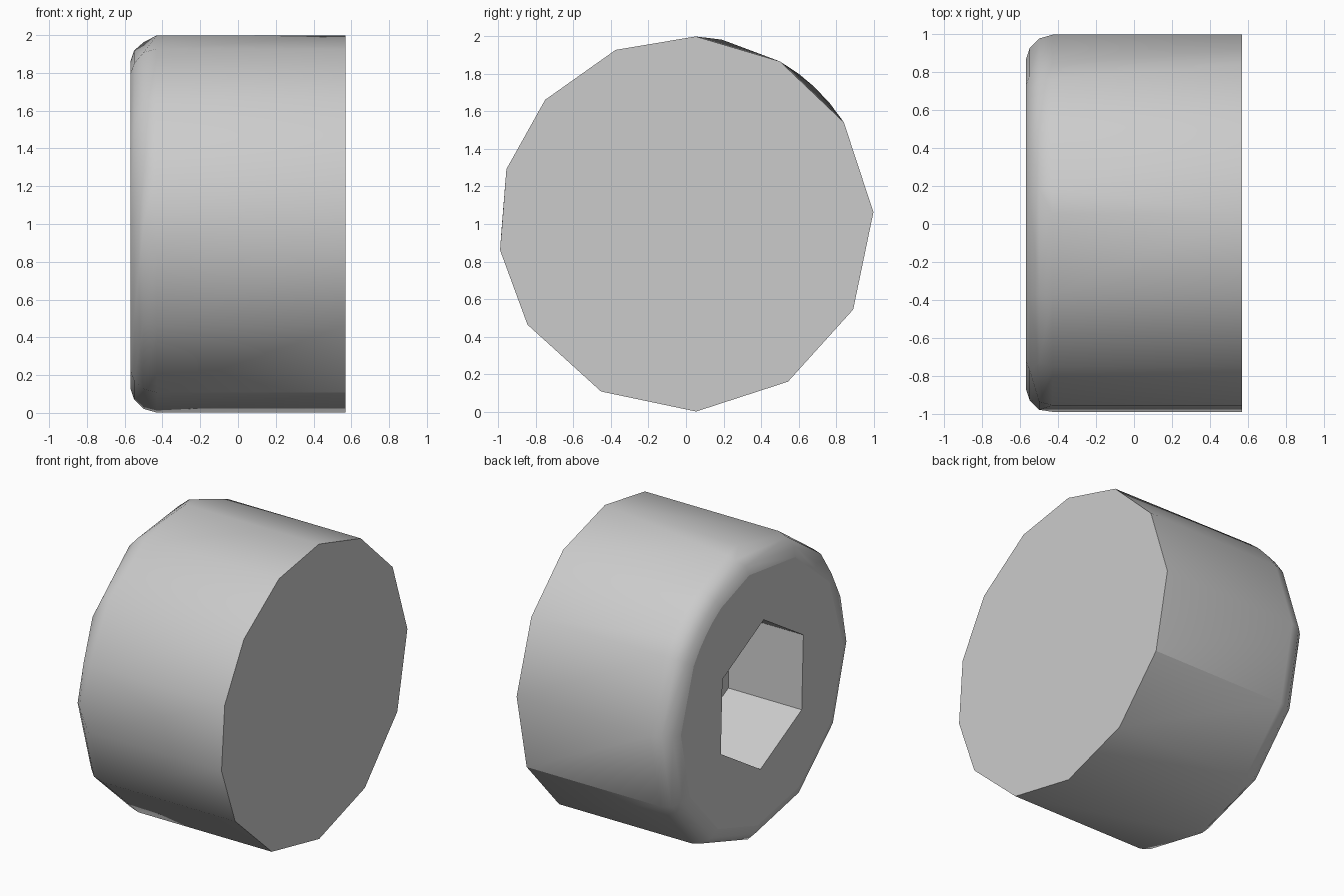
import bpy, bmesh
from math import sin, cos, radians

if "Cube" in bpy.data.objects:
    bpy.data.objects.remove(bpy.data.objects["Cube"], do_unlink=True)

# Steel colour
steel = bpy.data.materials.new("grey_steel")
steel.use_nodes = True
grey = (0.6, 0.6, 0.6, 1)
steel.diffuse_color = grey
steel.node_tree.nodes["Principled BSDF"].inputs["Base Color"].default_value = grey

bm = bmesh.new()


def ring(x, radius, angles):
    """Ring of vertices around the x axis, kept with their angles."""
    return [(a, bm.verts.new((x, radius * cos(radians(a)), 1 + radius * sin(radians(a)))))
            for a in sorted(angles)]


def stitch(a, b):
    """Join two rings that may have different vertex counts."""
    def middle(r, i):
        turn, k = divmod(i, len(r))
        nxt, k2 = divmod(i + 1, len(r))
        return (r[k][0] + 360 * turn + r[k2][0] + 360 * nxt) / 2

    i = j = 0
    while i < len(a) or j < len(b):
        ma = middle(a, i) if i < len(a) else 9999
        mb = middle(b, j) if j < len(b) else 9999
        va, vb = a[i % len(a)][1], b[j % len(b)][1]
        na, nb = a[(i + 1) % len(a)][1], b[(j + 1) % len(b)][1]
        if abs(ma - mb) < 0.5:
            bm.faces.new((va, na, nb, vb))
            i, j = i + 1, j + 1
        elif ma < mb:
            bm.faces.new((va, na, vb))
            i += 1
        else:
            bm.faces.new((va, nb, vb))
            j += 1


# Uneven thirteen-sided body and its rounded, partly chipped rim
lower = [212.4, 243.1, 273.1, 302.9, 332.9]
back = [3.6, 32.8, 40, 47, 53, 60]
body = lower + [3.6, 32.8, 60, 87, 112, 138.6, 163, 188]
rim = body + [40, 47, 53, 79]
shoulder = lower + back + [79, 112, 138, 163, 180]
lip = lower + back + [81, 114, 146, 180]
hexagon = [32 + 60 * k for k in range(6)]

rings = [
    ring(0.57, 1.0, body),
    ring(-0.43, 1.0, rim),
    ring(-0.5, 0.98, shoulder),
    ring(-0.55, 0.93, lip),
    ring(-0.57, 0.87, lip),
    ring(-0.57, 0.5, hexagon),   # socket mouth
    ring(-0.02, 0.5, hexagon),   # socket floor
]
for first, second in zip(rings, rings[1:]):
    stitch(first, second)
for end in (rings[0], rings[-1]):
    bm.faces.new([v for _, v in end])
bmesh.ops.recalc_face_normals(bm, faces=bm.faces)

mesh = bpy.data.meshes.new("socket_head")
bm.to_mesh(mesh)
bm.free()
mesh.materials.append(steel)
head = bpy.data.objects.new("socket_head", mesh)
bpy.context.collection.objects.link(head)

# Smooth wall and rim, flat ends and socket
bpy.ops.object.select_all(action="DESELECT")
bpy.context.view_layer.objects.active = head
head.select_set(True)
bpy.ops.object.shade_smooth_by_angle(angle=radians(30))
for p in mesh.polygons:
    if abs(p.normal.x) > 0.99:
        p.use_smooth = False
